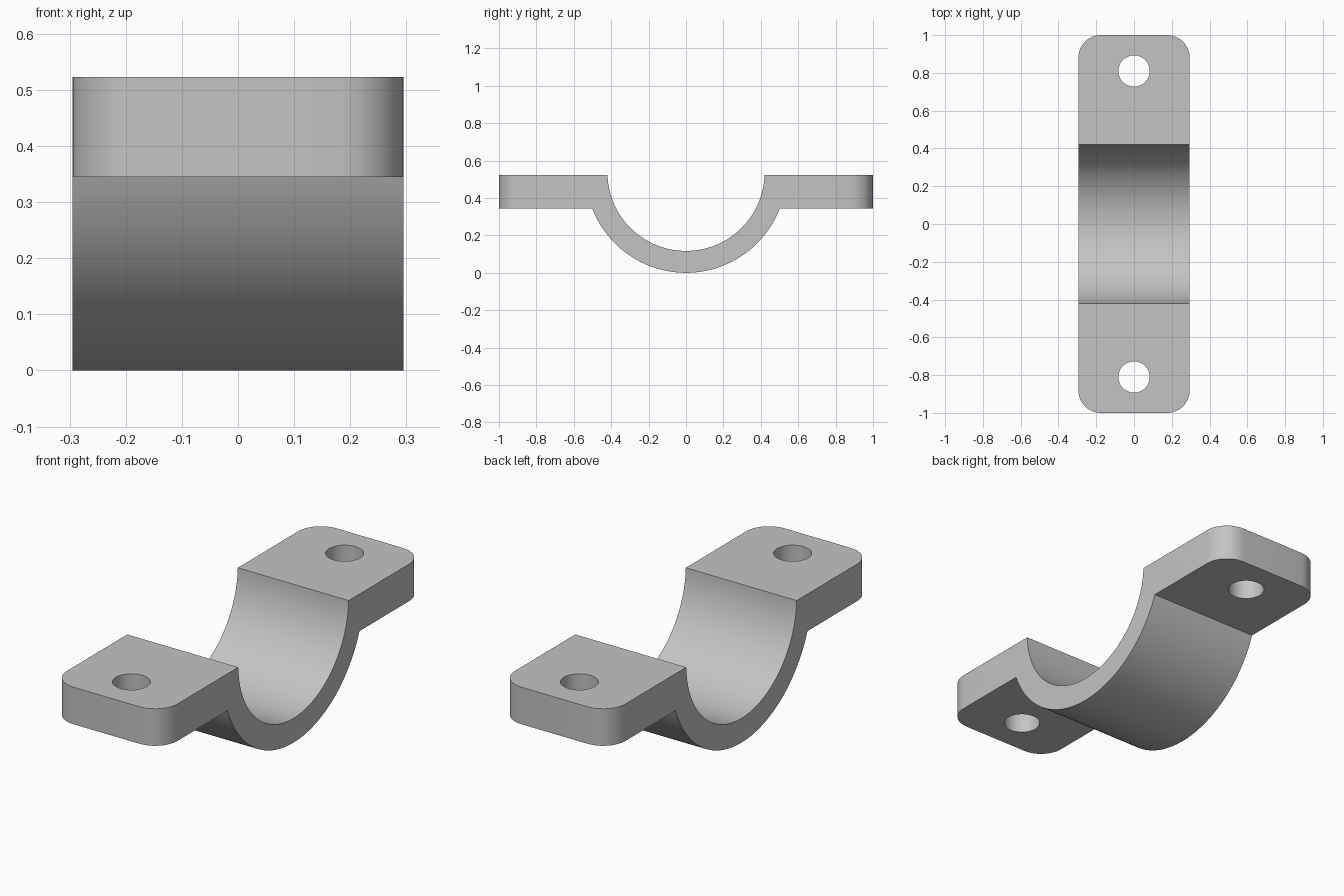
import bpy, bmesh
from math import sin, cos, acos
from mathutils import Vector

cube = bpy.data.objects.get("Cube")
if cube:
    bpy.data.objects.remove(cube, do_unlink=True)

HALF_W, TOP, UNDER = 0.295, 0.523, 0.345
CENTRE_Z, R_IN, R_OUT = 0.537, 0.42, 0.537
HOLE_Y, HOLE_R, CORNER_R = 0.81, 0.083, 0.12

steel = bpy.data.materials.new("light grey metal")
steel.use_nodes = True
grey = (0.55, 0.55, 0.55, 1)
steel.diffuse_color = grey
steel.node_tree.nodes["Principled BSDF"].inputs["Base Color"].default_value = grey


def arc(radius, z_end, steps=64):
    """Lower arc from -y to +y that ends at height z_end on both sides."""
    half = acos((CENTRE_Z - z_end) / radius)
    angles = [half * (2 * i / steps - 1) for i in range(steps + 1)]
    return [(radius * sin(a), CENTRE_Z - radius * cos(a)) for a in angles]


# Clamp strap: side profile extruded across the width
profile = [(-1, TOP), (-1, UNDER)] + arc(R_OUT, UNDER) + [(1, UNDER), (1, TOP)]
profile += reversed(arc(R_IN, TOP))
bm = bmesh.new()
face = bm.faces.new([bm.verts.new((-HALF_W, y, z)) for y, z in profile])
ext = bmesh.ops.extrude_face_region(bm, geom=[face])
moved = [g for g in ext["geom"] if isinstance(g, bmesh.types.BMVert)]
bmesh.ops.translate(bm, verts=moved, vec=Vector((2 * HALF_W, 0, 0)))

# Rounded outer corners of the two flanges
corners = [e for e in bm.edges
           if all(abs(v.co.y) > 0.99 for v in e.verts)
           and abs(e.verts[0].co.z - e.verts[1].co.z) > 0.1]
bmesh.ops.bevel(bm, geom=corners, offset=CORNER_R, segments=12,
                profile=0.5, affect='EDGES')
bmesh.ops.recalc_face_normals(bm, faces=bm.faces)
mesh = bpy.data.meshes.new("clamp_strap")
bm.to_mesh(mesh)
bm.free()
mesh.materials.append(steel)
strap = bpy.data.objects.new("clamp_strap", mesh)
bpy.context.collection.objects.link(strap)

# Bolt hole through each flange
for side in (-1, 1):
    bpy.ops.mesh.primitive_cylinder_add(
        vertices=48, radius=HOLE_R, depth=0.5,
        location=(0, side * HOLE_Y, (TOP + UNDER) / 2))
    cutter = bpy.context.object
    cutter.name = "bolt_hole_cutter"
    cutter.hide_render = True
    cutter.data.materials.append(steel)
    cut = strap.modifiers.new("bolt_hole", 'BOOLEAN')
    cut.operation = 'DIFFERENCE'
    cut.solver = 'EXACT'
    cut.object = cutter
    bpy.ops.object.select_all(action='DESELECT')
    strap.select_set(True)
    bpy.context.view_layer.objects.active = strap
    bpy.ops.object.modifier_apply(modifier=cut.name)
    bpy.data.objects.remove(cutter, do_unlink=True)

bpy.ops.object.shade_smooth_by_angle(angle=0.5)
